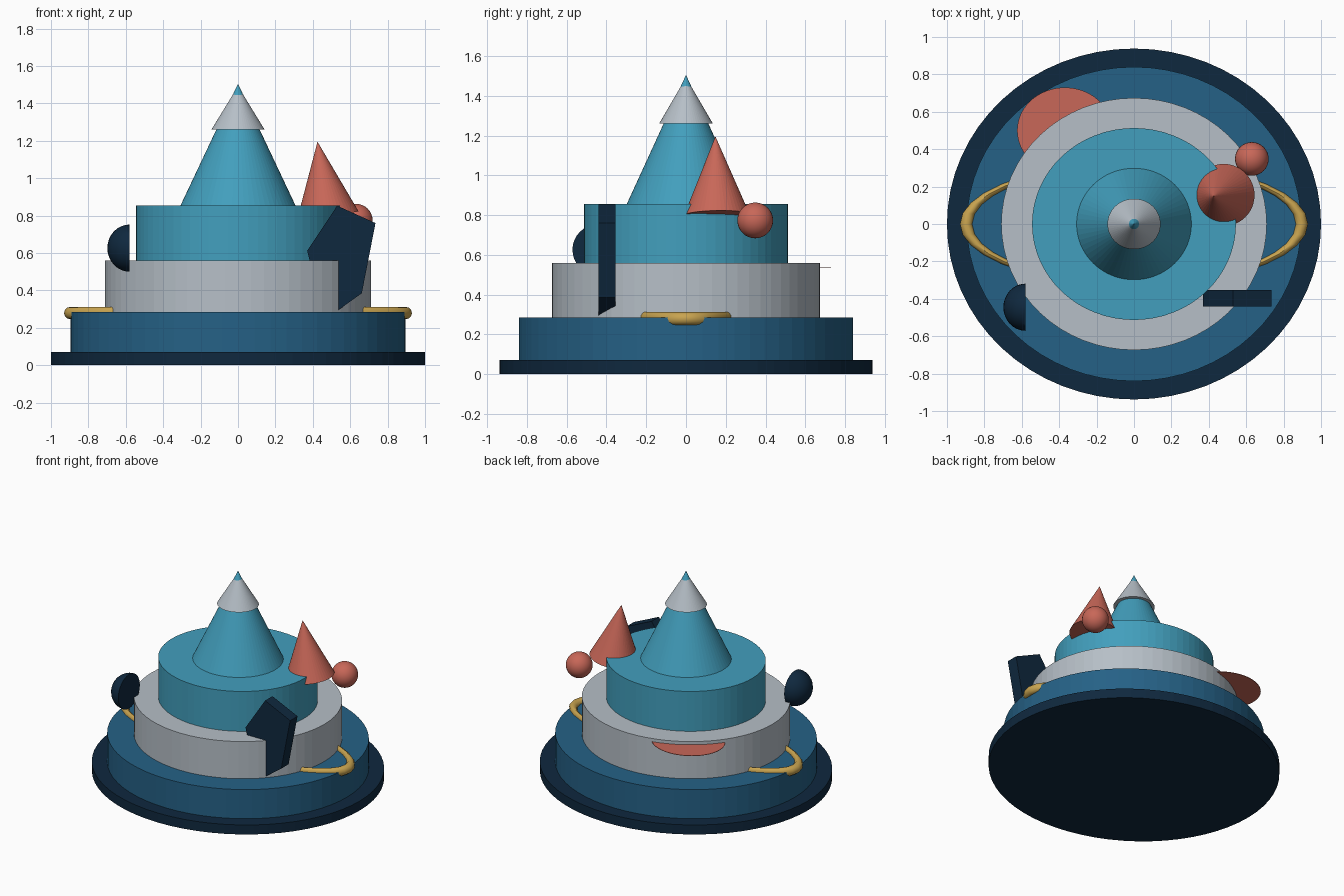
import bpy, bmesh, math
from mathutils import Matrix, Vector

if "Cube" in bpy.data.objects:
    bpy.data.objects.remove(bpy.data.objects["Cube"])


def material(name, rgb):
    m = bpy.data.materials.new(name)
    lin = [(c / 255 / 12.92) if c < 11 else ((c / 255 + 0.055) / 1.055) ** 2.4 for c in rgb]
    m.diffuse_color = (*lin, 1)
    m.use_nodes = True
    m.node_tree.nodes["Principled BSDF"].inputs["Base Color"].default_value = m.diffuse_color
    return m


NAVY = material("navy", (15, 40, 62))
BLUE = material("deep blue", (37, 97, 134))
GREY = material("silver grey", (182, 191, 199))
TEAL = material("teal", (66, 159, 189))
CORAL = material("coral", (200, 103, 88))
GOLD = material("gold", (201, 164, 80))


def finish(name, bm, mat, smooth=None):
    bmesh.ops.recalc_face_normals(bm, faces=bm.faces[:])
    me = bpy.data.meshes.new(name)
    bm.to_mesh(me)
    bm.free()
    me.materials.append(mat)
    ob = bpy.data.objects.new(name, me)
    bpy.context.collection.objects.link(ob)
    if smooth:
        bpy.ops.object.select_all(action='DESELECT')
        ob.select_set(True)
        bpy.context.view_layer.objects.active = ob
        bpy.ops.object.shade_smooth_by_angle(angle=math.radians(smooth))
    return ob


def tier(name, mat, rx, ry, z0, z1, top=1.0):
    """Elliptical drum, or cone when top is 0."""
    bm = bmesh.new()
    bmesh.ops.create_cone(bm, cap_ends=True, segments=64, radius1=1, radius2=top, depth=1)
    bmesh.ops.transform(bm, verts=bm.verts, matrix=Matrix.Translation((0, 0, (z0 + z1) / 2))
                        @ Matrix.Diagonal((rx, ry, z1 - z0, 1)))
    return finish(name, bm, mat, 3)


# stacked body
tier("base_plate", NAVY, 1.0, 0.938, 0, 0.07)
tier("lower_tier", BLUE, 0.895, 0.84, 0.07, 0.285)
tier("middle_tier", GREY, 0.71, 0.674, 0.285, 0.56)
tier("upper_tier", TEAL, 0.545, 0.513, 0.56, 0.855)
tier("peak", TEAL, 0.307, 0.298, 0.855, 1.505, 0)
tier("peak_cap", GREY, 0.142, 0.135, 1.26, 1.492, 0)

# leaning coral cone on the upper rim
base, tip = Vector((0.48, 0.155, 0.80)), Vector((0.425, 0.148, 1.195))
axis = tip - base
bm = bmesh.new()
bmesh.ops.create_cone(bm, cap_ends=True, segments=48, radius1=0.166, radius2=0, depth=axis.length)
bmesh.ops.transform(bm, verts=bm.verts, matrix=Matrix.Translation((base + tip) / 2)
                    @ axis.to_track_quat('Z', 'Y').to_matrix().to_4x4())
finish("leaning_cone", bm, CORAL, 3)

# coral ball beside the cone
bm = bmesh.new()
bmesh.ops.create_uvsphere(bm, u_segments=32, v_segments=16, radius=0.09,
                          matrix=Matrix.Translation((0.63, 0.348, 0.773)))
finish("ball", bm, CORAL, 40)

# thin coral disc set into the rear wall of the middle tier
bm = bmesh.new()
bmesh.ops.create_cone(bm, cap_ends=True, segments=48, radius1=1, radius2=1, depth=0.003,
                      matrix=Matrix.Translation((-0.37, 0.5, 0.535)) @ Matrix.Diagonal((0.255, 0.23, 1, 1)))
finish("rear_disc", bm, CORAL)

# navy half ball with its flat side facing +x
bm = bmesh.new()
bmesh.ops.create_uvsphere(bm, u_segments=32, v_segments=16, radius=0.126)
cut = bmesh.ops.bisect_plane(bm, geom=bm.verts[:] + bm.edges[:] + bm.faces[:], plane_co=(0, 0, 0),
                             plane_no=(1, 0, 0), clear_outer=True)
bmesh.ops.holes_fill(bm, edges=[e for e in bm.edges if e.is_boundary])
bmesh.ops.transform(bm, verts=bm.verts, matrix=Matrix.Translation((-0.58, -0.445, 0.626))
                    @ Matrix.Diagonal((0.94, 1, 1, 1)))
finish("half_ball", bm, NAVY, 40)

# navy slab cut from a five-sided outline
outline = [(0.37, 0.612), (0.53, 0.853), (0.735, 0.76), (0.662, 0.385), (0.46, 0.24)]
bm = bmesh.new()
face = bm.faces.new([bm.verts.new((x, -0.44, z)) for x, z in outline])
ext = bmesh.ops.extrude_face_region(bm, geom=[face])
bmesh.ops.translate(bm, vec=(0, 0.086, 0), verts=[v for v in ext["geom"] if isinstance(v, bmesh.types.BMVert)])
# extruding leaves the starting face in place only sometimes, so close any open end
bmesh.ops.holes_fill(bm, edges=[e for e in bm.edges if e.is_boundary])
finish("slab", bm, NAVY)

# golden flattened ring that shows as a handle on each side
bm = bmesh.new()
N, M, R, r = 36, 12, 0.897, 0.033
rings = []
for i in range(N):
    a = math.tau * i / N
    rings.append([bm.verts.new(((R + r * math.cos(b)) * math.cos(a),
                                (R + r * math.cos(b)) * math.sin(a) * 0.355,
                                0.279 + r * math.sin(b)))
                  for b in (math.tau * j / M for j in range(M))])
for i in range(N):
    for j in range(M):
        k, l = (i + 1) % N, (j + 1) % M
        bm.faces.new((rings[i][j], rings[k][j], rings[k][l], rings[i][l]))
finish("side_handles", bm, GOLD, 40)
